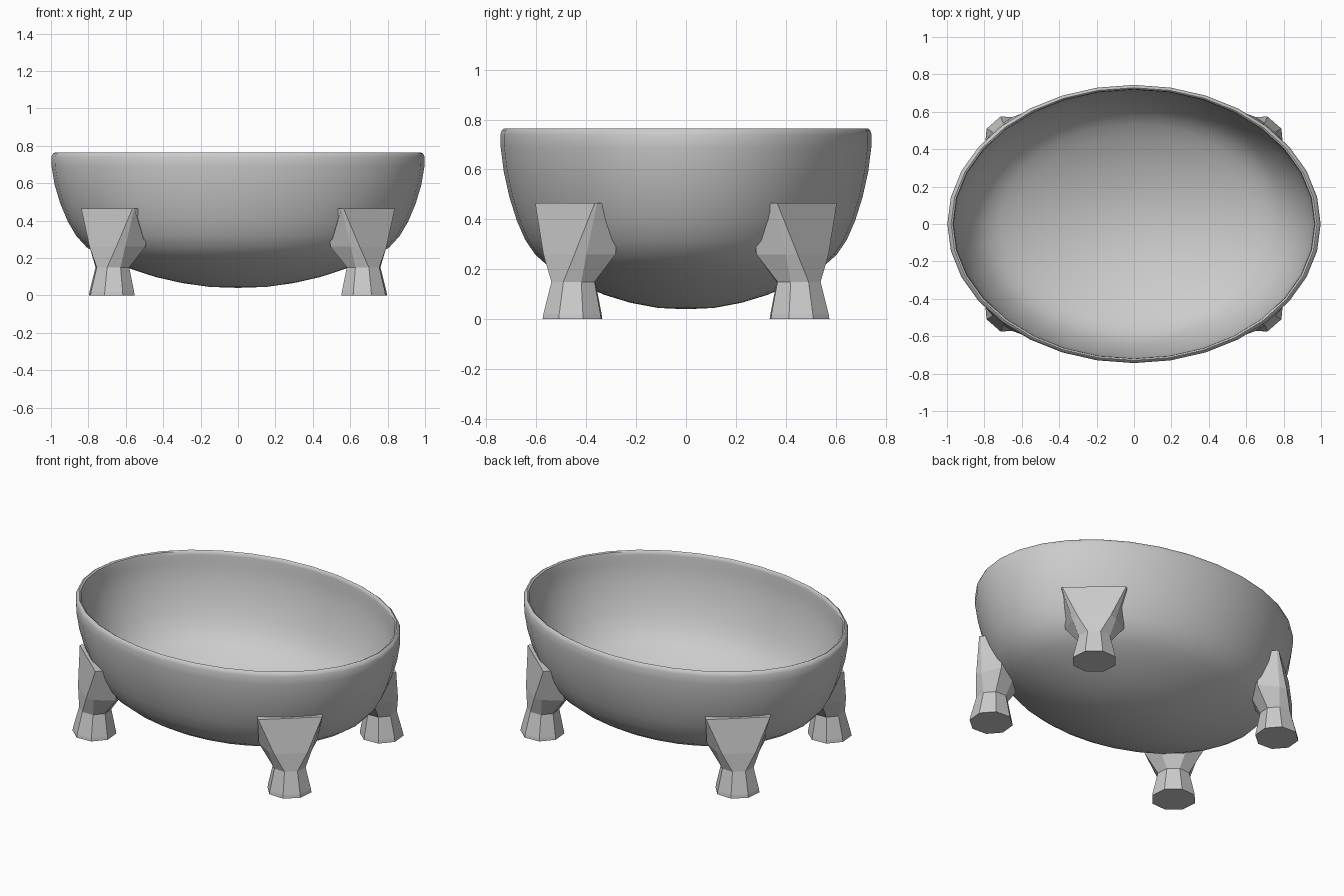
import bpy, bmesh, math

if "Cube" in bpy.data.objects:
    bpy.data.objects.remove(bpy.data.objects["Cube"])

RY = 0.745     # ellipse ratio (y / x)
SEG = 32

OUTER = [(0, .04), (.15, .045), (.3, .066), (.44, .098), (.56, .137), (.66, .175),
         (.745, .215), (.81, .258), (.865, .318), (.91, .395), (.95, .49),
         (.98, .59), (.997, .69), (.998, .74), (.99, .758), (.978, .765)]
INNER = [(.968, .76), (.964, .74), (.963, .69), (.948, .595), (.918, .5), (.88, .41),
         (.835, .338), (.785, .285), (.72, .242), (.64, .205), (.55, .169),
         (.43, .13), (.29, .098), (.15, .077), (0, .072)]
CORE = [(0, .057), (.29, .083), (.55, .153), (.72, .23), (.785, .269), (.838, .32),
        (.893, .4), (.933, .495), (.964, .6), (.98, .7), (0, .7)]


def finish(bm, name):
    bmesh.ops.recalc_face_normals(bm, faces=bm.faces)
    me = bpy.data.meshes.new(name)
    bm.to_mesh(me)
    bm.free()
    ob = bpy.data.objects.new(name, me)
    bpy.context.collection.objects.link(ob)
    return ob


def skin(bm, rings):
    """Bridge consecutive rings; a one-vertex ring is a pole."""
    for a, b in zip(rings, rings[1:]):
        n = max(len(a), len(b))
        for i in range(n):
            j = (i + 1) % n
            if len(a) == 1:
                bm.faces.new((a[0], b[i], b[j]))
            elif len(b) == 1:
                bm.faces.new((a[i], b[0], a[j]))
            else:
                bm.faces.new((a[i], b[i], b[j], a[j]))


def lathe(profile, name):
    bm = bmesh.new()
    rings = []
    for r, z in profile:
        if r == 0:
            rings.append([bm.verts.new((0, 0, z))])
        else:
            rings.append([bm.verts.new((r * math.cos(2 * math.pi * i / SEG),
                                        RY * r * math.sin(2 * math.pi * i / SEG), z))
                          for i in range(SEG)])
    skin(bm, rings)
    return finish(bm, name)


def activate(ob):
    bpy.ops.object.select_all(action='DESELECT')
    ob.select_set(True)
    bpy.context.view_layer.objects.active = ob


# Oval basin with thin rounded rim
bowl = lathe(OUTER + INNER, "bowl")
activate(bowl)
bpy.ops.object.shade_smooth_by_angle(angle=math.radians(50))

# Volume inside the basin wall, trims the legs
core = lathe(CORE, "leg_cutter")
core.hide_render = True


def octagon(rn, rt, shift=0):
    """Half of an octagon as (outward, sideways) points."""
    return [(shift + rn * math.cos(math.radians(a)), rt * math.sin(math.radians(a)))
            for a in (22.5, 67.5, 112.5, 157.5)]


# Leg sections: height and half outline, outside to inside
SECTIONS = [(0, octagon(.125, .13)),
            (.02, octagon(.122, .127)),
            (.15, octagon(.092, .096, -.005)),
            (.26, [(.072, .095), (.035, .125), (-.085, .166), (-.15, .08)]),
            (.465, [(.04, .182), (.03, .186), (-.09, .18), (-.16, .1)])]
ANG = math.radians(49)


def leg(name, sx, sy):
    bm = bmesh.new()
    rings = []
    for z, half in SECTIONS:
        pts = half + [(n, -t) for n, t in reversed(half)]
        rings.append([bm.verts.new((sx * (.675 + n * math.cos(ANG) - t * math.sin(ANG)),
                                    sy * (.455 + n * math.sin(ANG) + t * math.cos(ANG)), z))
                      for n, t in pts])
    skin(bm, rings)
    bm.faces.new(rings[0])
    bm.faces.new(rings[-1])
    ob = finish(bm, name)
    mod = ob.modifiers.new("trim", 'BOOLEAN')
    mod.operation = 'DIFFERENCE'
    mod.solver = 'EXACT'
    mod.object = core
    activate(ob)
    bpy.ops.object.modifier_apply(modifier=mod.name)


for sx, side in ((-1, "left"), (1, "right")):
    for sy, end in ((-1, "front"), (1, "back")):
        leg(f"{end}_{side}_leg", sx, sy)

bpy.data.objects.remove(core)
